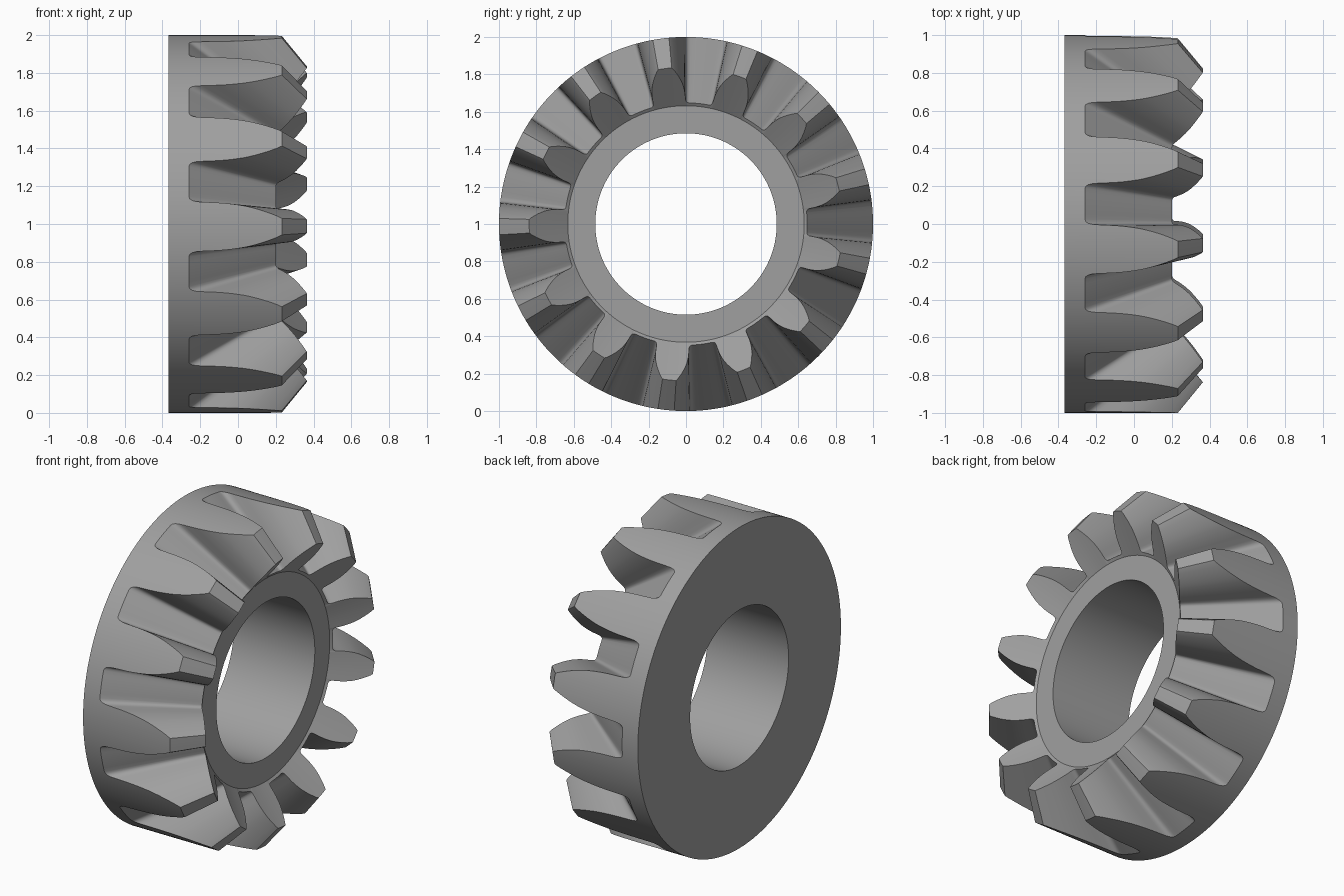
import bpy, bmesh, math

if "Cube" in bpy.data.objects:
    bpy.data.objects.remove(bpy.data.objects["Cube"])

TEETH = 13
APEX = 1.05            # all tooth lines converge here on the axis
BACK, FRONT = -0.368, 0.19
BORE, HUB = 0.485, 0.632
PHASE = math.radians(180.8)

# Half tooth outline on the outer cylinder: (degrees from tooth centre, x)
half = [(0, .232), (1.3, .232), (2.5, .232), (3.1, .212), (3.7, .186), (4.3, .158),
        (4.9, .127), (5.5, .092), (6.0, .058), (6.4, .025), (6.8, -.02), (7.1, -.065),
        (7.3, -.11), (7.5, -.19), (7.62, -.22), (7.95, -.243), (8.5, -.256),
        (9.2, -.26), (10.7, -.26), (12.3, -.26)]
pitch = 360 / TEETH
tooth = half + [(pitch / 2, -.26)] + [(pitch - a, x) for a, x in reversed(half[1:])]
outline = [(PHASE + math.radians(a + k * pitch), x) for k in range(TEETH) for a, x in tooth]


def inner(x):
    """Slide an outer point towards the apex until it meets the inner end cone."""
    t = 1.402 / (0.854 + APEX - x)
    return APEX + t * (x - APEX), t


# Closed chain of rings: back rim, outer tooth outline, inner tooth outline, hub face, bore
sections = [lambda x: (BACK, 1.0),
            lambda x: (x, 1.0),
            inner,
            lambda x: (FRONT, HUB),
            lambda x: (FRONT, BORE),
            lambda x: (BACK, BORE)]

bm = bmesh.new()
rings = []
for section in sections:
    ring = []
    for a, x0 in outline:
        x, r = section(x0)
        ring.append(bm.verts.new((x, r * math.cos(a), 1 + r * math.sin(a))))
    rings.append(ring)

n = len(outline)
for i, ring in enumerate(rings):
    nxt = rings[(i + 1) % len(rings)]
    for j in range(n):
        k = (j + 1) % n
        bm.faces.new((ring[j], ring[k], nxt[k], nxt[j]))
bmesh.ops.recalc_face_normals(bm, faces=bm.faces)

mesh = bpy.data.meshes.new("bevel_gear")
bm.to_mesh(mesh)
bm.free()
gear = bpy.data.objects.new("bevel_gear", mesh)
bpy.context.collection.objects.link(gear)

# Single steel grey
steel = bpy.data.materials.new("steel_grey")
steel.diffuse_color = (0.35, 0.35, 0.35, 1)
steel.use_nodes = True
steel.node_tree.nodes["Principled BSDF"].inputs["Base Color"].default_value = steel.diffuse_color
mesh.materials.append(steel)

bpy.context.view_layer.objects.active = gear
gear.select_set(True)
bpy.ops.object.shade_smooth_by_angle(angle=math.radians(30))
